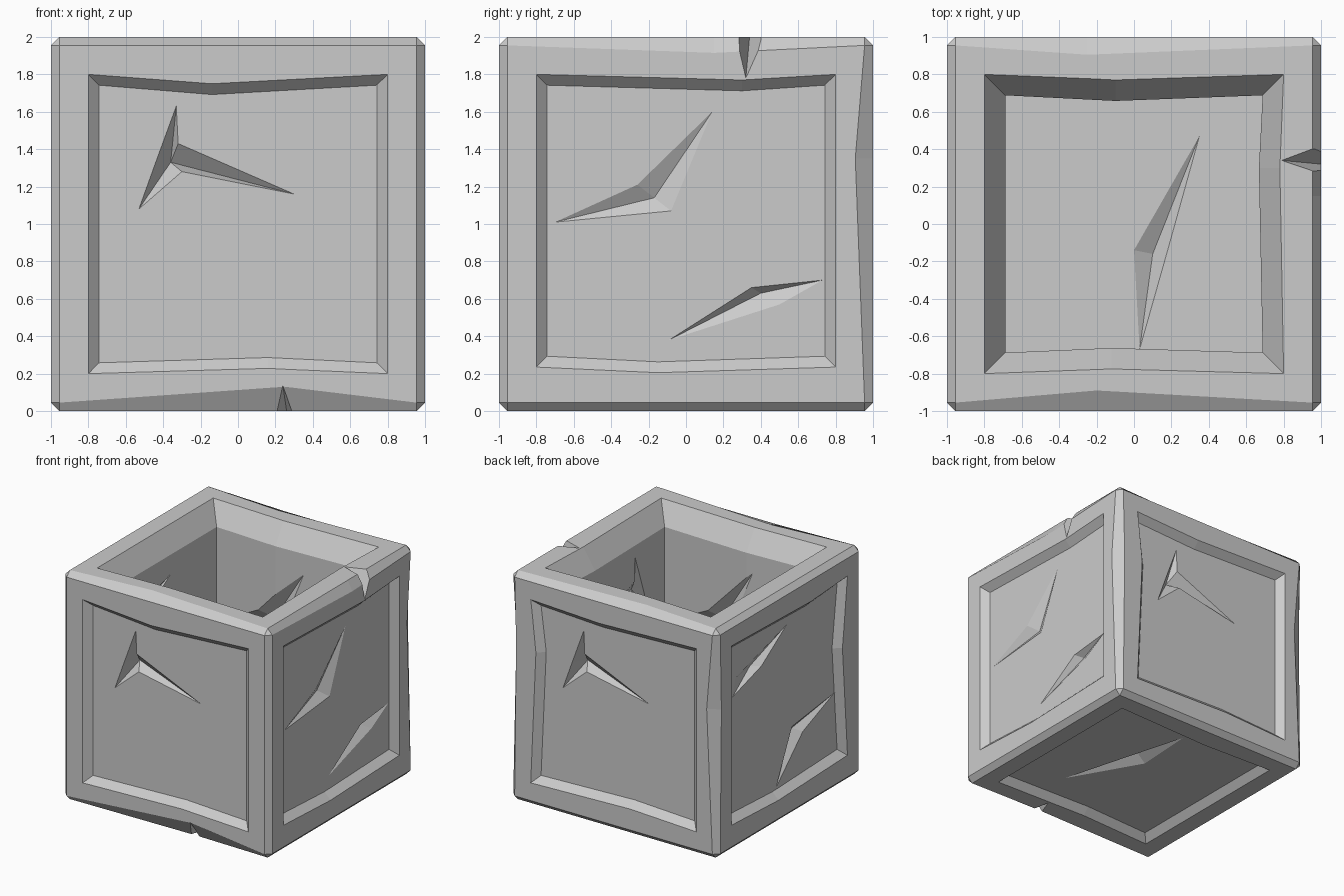
import bpy, bmesh
from math import atan2
from mathutils import Vector as V

if "Cube" in bpy.data.objects:
    bpy.data.objects.remove(bpy.data.objects["Cube"])

C = V((0, 0, 1))
X, Y, Z = V((1, 0, 0)), V((0, 1, 0)), V((0, 0, 1))
# face frames: across, up, outward normal
FACE = {'front': (X, Z, -Y), 'right': (Y, Z, X), 'back': (-X, Z, Y),
        'left': (-Y, Z, -X), 'top': (X, Y, Z), 'bottom': (X, -Y, -Z)}
K = .955    # inner end of the normal chamfer


def on_face(face, u, v, dist):
    a, b, n = FACE[face]
    return C + a * u + b * v + n * dist


# block with worn chamfers: (face A, face B, position, width on A, width on B)
EDGES = [(Z, -Y, -.2, .11, .045), (Z, Y, -.25, .095, .045), (Z, X, .15, .045, .085),
         (Z, -X, 0, .045, .045), (-Z, -Y, .25, .06, .13), (-Z, Y, 0, .045, .045),
         (-Z, X, 0, .045, .045), (-Z, -X, 0, .045, .045), (X, -Y, 0, .045, .045),
         (-X, -Y, 0, .045, .045), (X, Y, .35, .095, .06), (-X, Y, .3, .06, .1)]
bm = bmesh.new()
cache = {}


def vert(p):
    key = tuple(round(c, 4) + 0.0 for c in p)
    if key not in cache:
        cache[key] = bm.verts.new(p + C)
    return cache[key]


rim = {tuple(f[2]): {} for f in FACE.values()}     # boundary points of each face
for na, nb, pos, wa, wb in EDGES:
    axis = V([1 - abs(p) - abs(q) for p, q in zip(na, nb)])
    a = [vert(na + nb * k + axis * t) for k, t in ((K, -K), (1 - wa, pos), (K, K))]
    b = [vert(nb + na * k + axis * t) for k, t in ((K, -K), (1 - wb, pos), (K, K))]
    for i in (0, 1):
        bm.faces.new((a[i], a[i + 1], b[i + 1], b[i]))
    rim[tuple(na)].update(dict.fromkeys(a))
    rim[tuple(nb)].update(dict.fromkeys(b))
for a, b, n in FACE.values():
    bm.faces.new(sorted(rim[tuple(n)], key=lambda v: atan2((v.co - C).dot(b), (v.co - C).dot(a))))
for x in (X, -X):
    for y in (Y, -Y):
        for z in (Z, -Z):
            bm.faces.new((vert(x + (y + z) * K), vert(y + (x + z) * K), vert(z + (x + y) * K)))
bmesh.ops.recalc_face_normals(bm, faces=bm.faces)
mesh = bpy.data.meshes.new("stone_crate")
bm.to_mesh(mesh)
bm.free()
block = bpy.data.objects.new("stone_crate", mesh)
bpy.context.collection.objects.link(block)


def carve(bm):
    """Subtract a bmesh from the block."""
    bmesh.ops.recalc_face_normals(bm, faces=bm.faces)
    me = bpy.data.meshes.new("cutter")
    bm.to_mesh(me)
    bm.free()
    ob = bpy.data.objects.new("cutter", me)
    ob.hide_render = True
    bpy.context.collection.objects.link(ob)
    m = block.modifiers.new("carve", 'BOOLEAN')
    m.operation, m.solver, m.object = 'DIFFERENCE', 'EXACT', ob
    bpy.context.view_layer.objects.active = block
    bpy.ops.object.modifier_apply(modifier=m.name)
    bpy.data.objects.remove(ob)


def loft(rings):
    bm = bmesh.new()
    rs = [[bm.verts.new(p) for p in r] for r in rings]
    n = len(rs[0])
    for r, s in zip(rs, rs[1:]):
        for i in range(n):
            j = (i + 1) % n
            bm.faces.new((r[i], r[j], s[j], s[i]))
    bm.faces.new(rs[0])
    bm.faces.new(rs[-1])
    carve(bm)


def hull(points):
    bm = bmesh.new()
    for p in points:
        bm.verts.new(p)
    bmesh.ops.convex_hull(bm, input=bm.verts)
    carve(bm)


def panel(face, bottom=(0, 0), right=(0, 0), top=(0, 0), left=(0, 0),
          v0=-.8, v1=.8, inset=.058, depth=.06, floor=None):
    """Recessed panel; each side has (position, inward bow) of its middle."""
    def outline(i):
        l, r, lo, hi = -.8 + i, .8 - i, v0 + i, v1 - i
        return [V(p) for p in ((l, lo), (bottom[0], lo + bottom[1]), (r, lo),
                (r - right[1], right[0]), (r, hi), (top[0], hi - top[1]),
                (l, hi), (l + left[1], left[0]))]
    o, i = outline(0), outline(inset)
    rings = [[on_face(face, *(p + (p - q) * .3), 1 + depth * .3) for p, q in zip(o, i)],
             [on_face(face, *q, 1 - depth) for q in i]]
    if floor is not None:
        rings.append([on_face(face, *q, floor - 1) for q in i])
    loft(rings)


def crack(face, points, apex, dist=.94, depth=.06, over=1.06):
    """Pointed gash: an outline in the face, sinking to an apex."""
    bm = bmesh.new()
    ap = V(apex)
    ring = [bm.verts.new(on_face(face, *(ap + (V(p) - ap) * over),
                                 dist + depth * (over - 1))) for p in points]
    tip = bm.verts.new(on_face(face, *ap, dist - depth))
    for k in range(len(ring)):
        bm.faces.new((ring[k - 1], ring[k], tip))
    bm.faces.new(ring)
    carve(bm)


# framed side and bottom panels
panel('front', bottom=(.16, .028), top=(-.14, .05))
panel('back', bottom=(.16, .028), top=(-.14, .03), left=(.35, .05))
panel('right', bottom=(-.15, -.03), top=(.3, .03), v0=-.765)
panel('left', bottom=(-.15, -.03), top=(.3, .03), right=(.2, .07), v0=-.765)
panel('bottom', bottom=(-.12, .03), top=(-.1, .03))

# open top with sloped lip and hollow inside
panel('top', bottom=(-.12, .025), top=(-.1, .03), right=(.3, .02),
      inset=.112, depth=.18, floor=.3)

# chipped notches in the edges
hull(((1, .32, 1.78), (.79, .34, 2), (1.05, .24, 2.05), (1.05, .46, 2.05)))
hull(((.24, -1, .135), (.26, -.8, 0), (.15, -1.05, -.05), (.33, -1.05, -.05)))

# cracks
star = [(-.33, .63), (-.32, .43), (.3, .16), (-.3, .28), (-.53, .08), (-.44, .33)]
upper = [(-.7, .01), (-.26, .21), (.14, .6), (-.08, .07)]
lower = [(-.09, -.62), (.35, -.34), (.73, -.3), (.5, -.43)]
left_upper = [(-.7, .3), (-.66, .45), (.05, .65), (-.3, .42)]
left_lower = [(-.1, -.72), (.12, -.27), (.7, -.2), (.27, -.37)]
long_gash = [(.03, -.67), (0, -.14), (.35, .47), (.18, -.14)]
for f in ('front', 'back'):
    crack(f, star, (-.36, .33), depth=.1)
    crack(f, upper, (-.17, .14), dist=-.675, depth=.08, over=1.3)
crack('right', upper, (-.17, .14))
crack('right', lower, (.4, -.37))
crack('left', left_upper, (-.38, .43))
crack('left', left_lower, (.2, -.33))
crack('bottom', long_gash, (.1, -.16))
crack('top', long_gash, (.1, -.16), dist=-.7, over=1.02)
crack('right', left_upper, (-.38, .43), dist=-.688, over=1.04)
crack('left', [(-u - .06, v + .08) for u, v in star], (.3, .41), dist=-.68, over=1.1)
